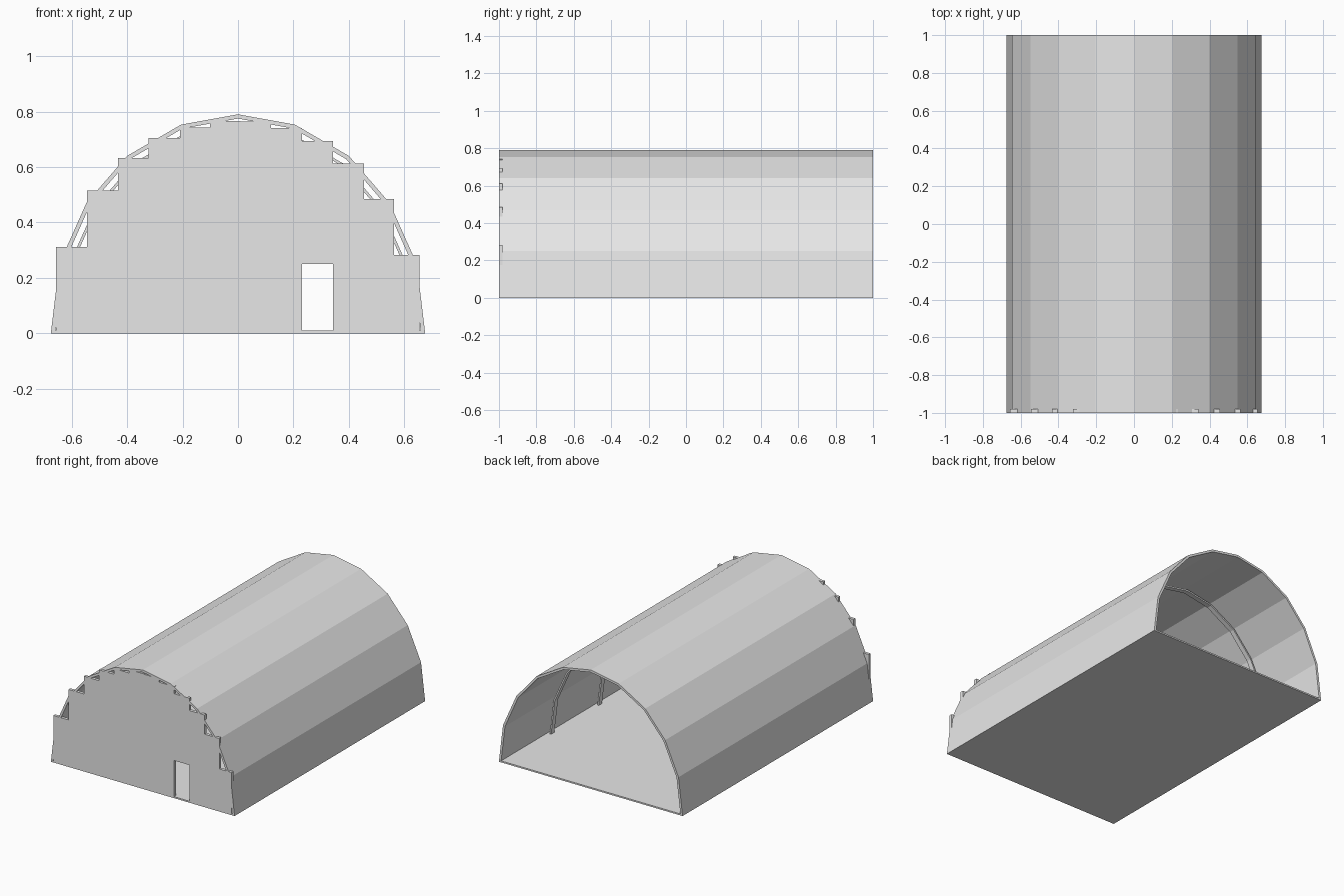
import bpy, bmesh
from mathutils import Vector

if "Cube" in bpy.data.objects:
    bpy.data.objects.remove(bpy.data.objects["Cube"])

grey = bpy.data.materials.new("light grey")
grey.diffuse_color = (0.8, 0.8, 0.8, 1)
grey.use_nodes = True
grey.node_tree.nodes["Principled BSDF"].inputs["Base Color"].default_value = grey.diffuse_color


def extrude_profile(name, points, y0, y1):
    """Extrude a closed x-z outline from y0 to y1."""
    bm = bmesh.new()
    face = bm.faces.new([bm.verts.new((x, y0, z)) for x, z in points])
    result = bmesh.ops.extrude_face_region(bm, geom=[face])
    verts = [v for v in result["geom"] if isinstance(v, bmesh.types.BMVert)]
    bmesh.ops.translate(bm, verts=verts, vec=(0, y1 - y0, 0))
    bmesh.ops.recalc_face_normals(bm, faces=bm.faces)
    mesh = bpy.data.meshes.new(name)
    bm.to_mesh(mesh)
    bm.free()
    mesh.materials.append(grey)
    obj = bpy.data.objects.new(name, mesh)
    bpy.context.collection.objects.link(obj)
    return obj


# Half of the faceted arch, from the ground to the ridge
HALF = [(0.675, 0), (0.645, 0.25), (0.547, 0.47), (0.4, 0.64), (0.205, 0.753), (0, 0.79)]
ARCH = HALF + [(-x, z) for x, z in reversed(HALF[:-1])]


def inset_arch(d):
    """Move the arch inward by d, keeping the feet on the ground."""
    pts = [Vector(p) for p in ARCH]
    out = []
    for i, p in enumerate(pts):
        a = (p - pts[i - 1]).normalized() if i else None
        b = (pts[i + 1] - p).normalized() if i < len(pts) - 1 else None
        normals = [Vector((-t.y, t.x)) for t in (a, b) if t]
        if len(normals) == 1:
            out.append((p.x + d / normals[0].x, 0))
        else:
            n = (normals[0] + normals[1]).normalized()
            q = p + n * d / n.dot(normals[0])
            out.append((q.x, q.y))
    return out


def arch_band(name, outer, inner, y0, y1):
    extrude_profile(name, inset_arch(outer) + inset_arch(inner)[::-1], y0, y1)


# Roof shell, open at the back
arch_band("roof_shell", 0, 0.015, -1, 1)

# Inner ribs, set slightly clear of the shell
for i, y in enumerate((-0.5, 0, 0.5)):
    arch_band(f"rib_{i + 1}", 0.034, 0.044, y - 0.017, y + 0.017)

# Floor slab
extrude_profile("floor", [(-0.665, 0), (0.665, 0), (0.665, 0.01), (-0.665, 0.01)], -1, 1)

# Stepped front wall: column edges and column tops, with a doorway notch
EDGES = [-0.657, -0.545, -0.433, -0.323, -0.21, -0.101, 0.009, 0.119, 0.231, 0.342, 0.454, 0.563, 0.654]
TOPS = [0.312, 0.515, 0.633, 0.705, 0.743, 0.766, 0.764, 0.741, 0.694, 0.612, 0.485, 0.283]
wall = []
for left, right, top in zip(EDGES, EDGES[1:], TOPS):
    wall += [(left, top), (right, top)]
wall += [(0.654, 0.01), (0.342, 0.01), (0.342, 0.25), (0.231, 0.25), (0.231, 0.01), (-0.657, 0.01)]
extrude_profile("front_wall", wall, -1, -0.98)
